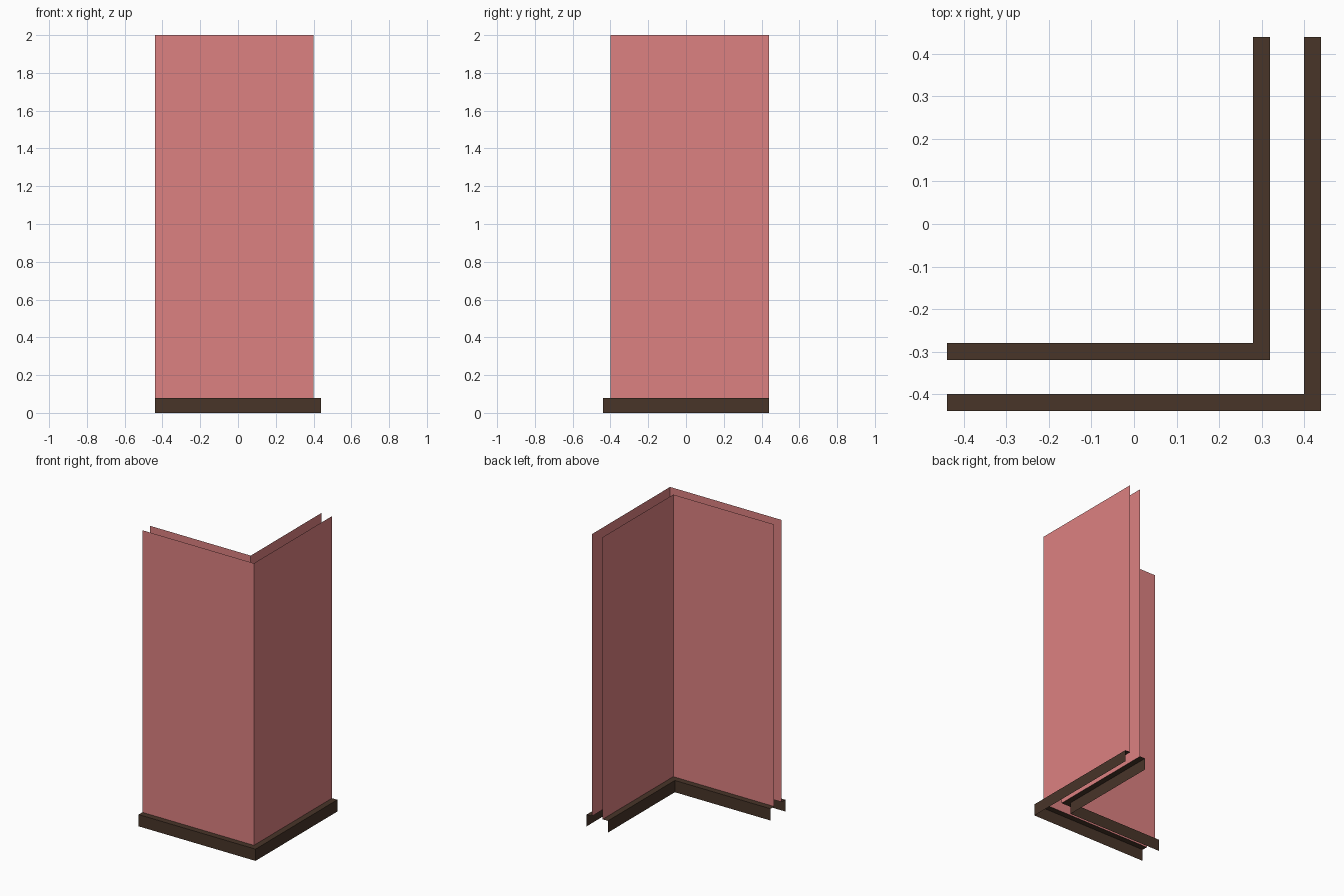
import bpy

if "Cube" in bpy.data.objects:
    bpy.data.objects.remove(bpy.data.objects["Cube"])

END = 0.44      # where both wall runs stop
LEDGE = 0.08    # skirting height
TOP = 2.0


def material(name, color):
    m = bpy.data.materials.new(name)
    m.diffuse_color = color
    m.use_nodes = True
    m.node_tree.nodes["Principled BSDF"].inputs["Base Color"].default_value = m.diffuse_color
    return m


def corner_sheet(name, profile, mat, flip=False):
    """Sweep an open (offset, z) profile along the L-shaped corner path."""
    verts, faces = [], []
    for d, z in profile:
        verts += [(-END, -d, z), (d, -d, z), (d, END, z)]
    for r in range(len(profile) - 1):
        for c in range(2):
            a = r * 3 + c
            f = (a, a + 1, a + 4, a + 3)
            faces.append(f[::-1] if flip else f)
    me = bpy.data.meshes.new(name)
    me.from_pydata(verts, [], faces)
    me.materials.append(mat)
    ob = bpy.data.objects.new(name, me)
    bpy.context.collection.objects.link(ob)


pink = material("wall_pink", (0.72, 0.22, 0.22, 1))
brown = material("skirting_brown", (0.065, 0.035, 0.022, 1))

# Outer and inner wall skins, each with an open-backed skirting board
for side, wall, face, flip in (("outer", 0.40, 0.44, False),
                               ("inner", 0.32, 0.28, True)):
    corner_sheet(side + "_wall", [(wall, LEDGE), (wall, TOP)], pink, flip)
    corner_sheet(side + "_skirting",
                 [(face, 0), (face, LEDGE), (wall, LEDGE)], brown, flip)
